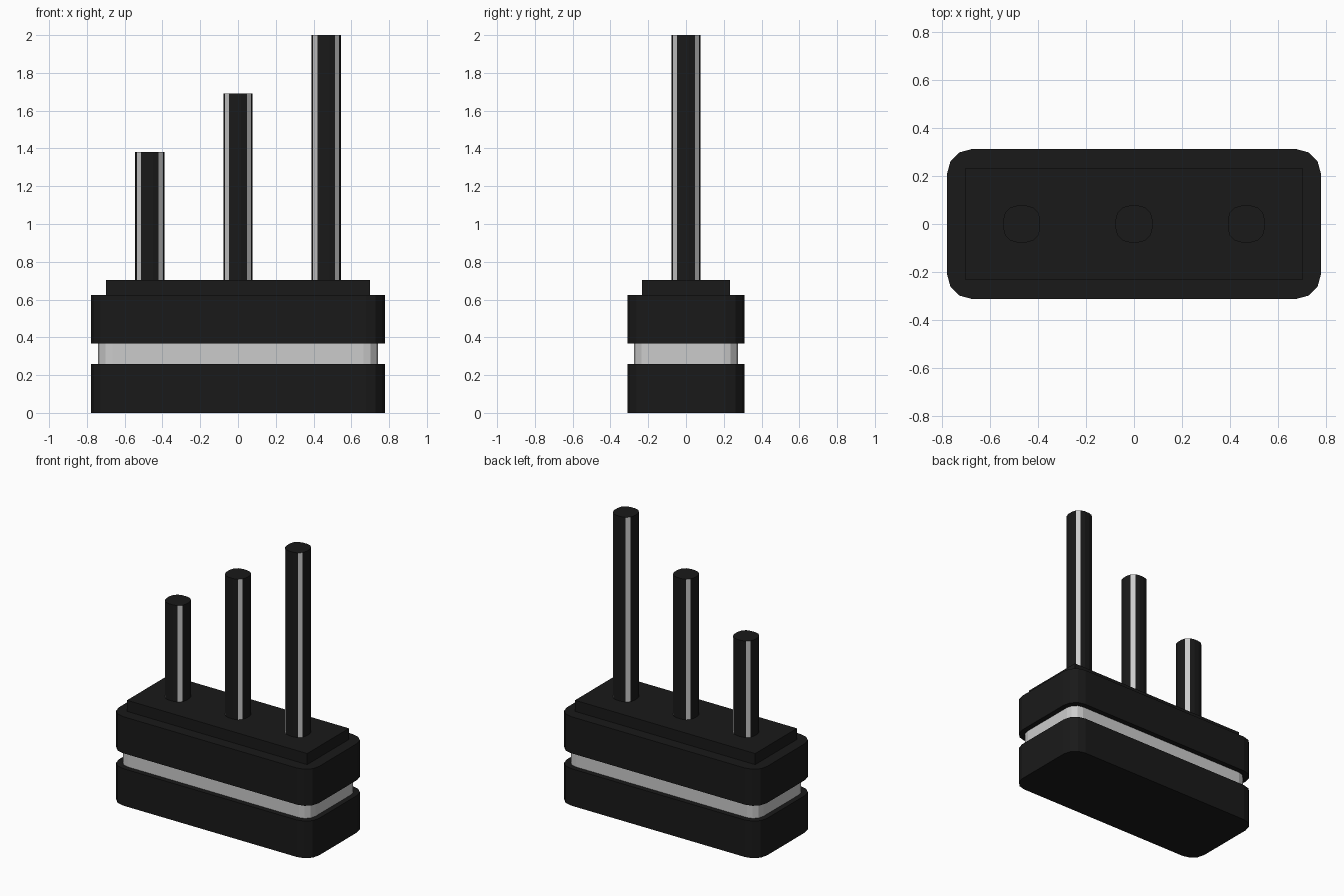
import bpy, bmesh, math

if "Cube" in bpy.data.objects:
    bpy.data.objects.remove(bpy.data.objects["Cube"])

black = bpy.data.materials.new("black")
black.diffuse_color = (0.01, 0.01, 0.01, 1)
black.use_nodes = True
black.node_tree.nodes["Principled BSDF"].inputs["Base Color"].default_value = black.diffuse_color
grey = bpy.data.materials.new("light_grey")
grey.diffuse_color = (0.8, 0.8, 0.8, 1)
grey.use_nodes = True
grey.node_tree.nodes["Principled BSDF"].inputs["Base Color"].default_value = grey.diffuse_color


def outline(hx, hy, r, seg):
    """Rounded rectangle, counter-clockwise."""
    if r == 0:
        return [(hx, hy), (-hx, hy), (-hx, -hy), (hx, -hy)]
    pts = []
    for k, (sx, sy) in enumerate([(1, 1), (-1, 1), (-1, -1), (1, -1)]):
        for i in range(seg + 1):
            a = math.pi / 2 * (k + i / seg)
            pts.append((sx * (hx - r) + r * math.cos(a),
                        sy * (hy - r) + r * math.sin(a)))
    return pts


def prism(name, hx, hy, z0, z1, r=0, seg=3, x=0, mats=(black,), strips=False):
    bm = bmesh.new()
    pts = outline(hx, hy, r, seg)
    low = [bm.verts.new((px, py, z0)) for px, py in pts]
    top = [bm.verts.new((px, py, z1)) for px, py in pts]
    bm.faces.new(low[::-1])
    bm.faces.new(top)
    n = len(pts)
    for i in range(n):
        j = (i + 1) % n
        f = bm.faces.new((low[i], low[j], top[j], top[i]))
        # the middle facet of each rounded corner carries the light strip
        if strips and i % (seg + 1) == seg // 2:
            f.material_index = 1
    me = bpy.data.meshes.new(name)
    bm.to_mesh(me)
    bm.free()
    for m in mats:
        me.materials.append(m)
    ob = bpy.data.objects.new(name, me)
    ob.location.x = x
    bpy.context.collection.objects.link(ob)
    return ob


# Stacked base
prism("lower_block", 0.777, 0.311, 0.0, 0.26, r=0.1)
prism("middle_band", 0.74, 0.274, 0.26, 0.368, r=0.075, mats=(grey,))
prism("upper_block", 0.777, 0.311, 0.368, 0.625, r=0.1)
prism("top_plate", 0.70, 0.232, 0.625, 0.703)

# Three posts of rising height
for name, x, h in [("short_post", -0.467, 1.38),
                   ("middle_post", 0.0, 1.69),
                   ("tall_post", 0.467, 2.0)]:
    prism(name, 0.077, 0.077, 0.703, h, r=0.06, x=x,
          mats=(black, grey), strips=True)
